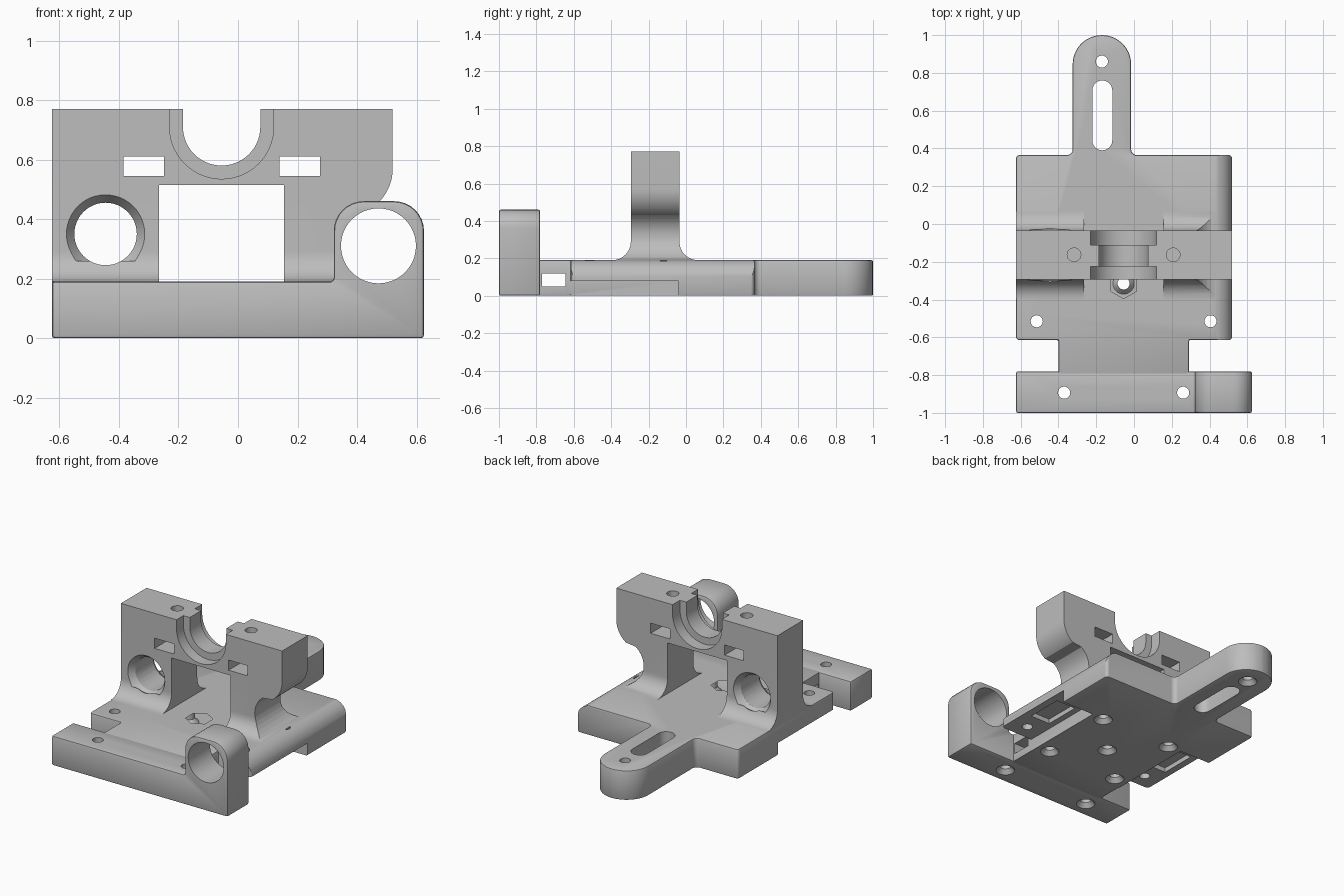
import bpy, bmesh, math
from mathutils import Vector

old = bpy.data.objects.get("Cube")
if old:
    bpy.data.objects.remove(old, do_unlink=True)

grey = bpy.data.materials.new("matte_grey")
grey.use_nodes = True
colour = (0.51, 0.51, 0.51, 1)
grey.diffuse_color = colour
grey.node_tree.nodes["Principled BSDF"].inputs["Base Color"].default_value = colour

H = 0.19        # base thickness
MID = -0.055    # centre line of the carriage


def place(axis, u, v, w):
    return {"x": (w, u, v), "y": (u, w, v), "z": (u, v, w)}[axis]


def arc(cx, cy, r, start, end, n=12):
    angles = [math.radians(start + (end - start) * i / n) for i in range(n + 1)]
    return [(cx + r * math.cos(a), cy + r * math.sin(a)) for a in angles]


def rounded(corners, n=8):
    """Closed outline from (u, v, radius) corners with right angles."""
    out = []
    for i, (u, v, r) in enumerate(corners):
        if r == 0:
            out.append((u, v))
            continue
        p = Vector((u, v))
        a = (Vector(corners[i - 1][:2]) - p).normalized()
        b = (Vector(corners[(i + 1) % len(corners)][:2]) - p).normalized()
        centre = p + (a + b) * r
        for k in range(n + 1):
            t = math.pi / 2 * k / n
            q = centre - b * (r * math.cos(t)) - a * (r * math.sin(t))
            out.append((q.x, q.y))
    return out


def prism(name, pts, axis, lo, hi, end=None):
    """Extrude an outline along an axis; an optional second outline tapers it."""
    bm = bmesh.new()
    rings = [[bm.verts.new(place(axis, *p, w)) for p in q]
             for q, w in ((pts, lo), (end or pts, hi))]
    bm.faces.new(rings[0])
    bm.faces.new(rings[1])
    n = len(pts)
    for i in range(n):
        j = (i + 1) % n
        bm.faces.new((rings[0][i], rings[0][j], rings[1][j], rings[1][i]))
    bmesh.ops.recalc_face_normals(bm, faces=bm.faces)
    me = bpy.data.meshes.new(name)
    bm.to_mesh(me)
    bm.free()
    ob = bpy.data.objects.new(name, me)
    bpy.context.collection.objects.link(ob)
    me.materials.append(grey)
    return ob


def activate(ob):
    bpy.ops.object.select_all(action="DESELECT")
    bpy.context.view_layer.objects.active = ob
    ob.select_set(True)


def soften(ob, width):
    m = ob.modifiers.new("edge", "BEVEL")
    m.width, m.segments, m.limit_method = width, 2, "ANGLE"
    m.angle_limit = math.radians(50)
    activate(ob)
    bpy.ops.object.modifier_apply(modifier=m.name)


def cut(ob, pts, axis, lo, hi, end=None):
    cutter = prism("cutter", pts, axis, lo, hi, end)
    cutter.hide_render = True
    m = ob.modifiers.new("cut", "BOOLEAN")
    m.operation, m.solver, m.object = "DIFFERENCE", "EXACT", cutter
    activate(ob)
    bpy.ops.object.modifier_apply(modifier=m.name)
    bpy.data.objects.remove(cutter, do_unlink=True)


def circle(u, v, r, n=32):
    return arc(u, v, r, 0, 360 * (n - 1) / n, n - 1)


def box(u0, u1, v0, v1):
    return [(u0, v0), (u1, v0), (u1, v1), (u0, v1)]


def countersink(ob, x, y, depth):
    cut(ob, circle(x, y, 0.032), "z", -0.1, depth)
    cut(ob, circle(x, y, 0.065), "z", -0.01, 0.03, circle(x, y, 0.03))


# Base plate with neck at the front and rounded tongue at the back
base = prism("base_plate", rounded([
    (-0.4, -0.8, 0), (0.29, -0.8, 0), (0.29, -0.615, 0), (0.52, -0.615, 0.02),
    (0.52, 0.365, 0.02), (-0.015, 0.365, 0.03), (-0.015, 1, 0.154),
    (-0.325, 1, 0.154), (-0.325, 0.365, 0.03), (-0.625, 0.365, 0.02),
    (-0.625, -0.615, 0.02), (-0.4, -0.615, 0)]), "z", 0, H)
soften(base, 0.008)
# Rounded right shoulder
cut(base, arc(0.42, 0.09, 0.1, 0, 90) + [(0.42, 0.3), (0.6, 0.3), (0.6, 0.09)],
    "y", -0.7, 0.5)
# Undercuts along both sides, each with a shallow pocket
for lo, hi, p0, p1 in ((0.29, 0.7, 0.33, 0.47), (-0.8, -0.4, -0.58, -0.44)):
    cut(base, box(lo, hi, -0.63, -0.04), "z", -0.1, 0.08)
    cut(base, box(p0, p1, -0.4, -0.16), "z", 0.05, 0.11)
# Cross slot through the neck
cut(base, box(-0.77, -0.645, 0.05, 0.12), "x", -0.9, 0.9)
# Screw holes, nut trap and adjustment slot
for side in (-1, 1):
    cut(base, circle(MID + side * 0.46, -0.515, 0.032), "z", -0.1, 0.3)
    for y in (-0.05, -0.55):
        countersink(base, MID + side * 0.255, y, 0.12)
countersink(base, MID, -0.315, 0.4)
cut(base, arc(MID, -0.315, 0.08, 30, 330, 5), "z", 0.1, 0.3)
countersink(base, -0.17, 0.86, 0.4)
cut(base, arc(-0.168, 0.707, 0.053, 0, 180) + arc(-0.168, 0.443, 0.053, 180, 360),
    "z", -0.1, 0.3)
cut(base, circle(0.42, -0.12, 0.03), "z", 0.1, 0.3)

# Front bar with rod holder
bar = prism("front_bar", rounded([
    (-0.625, 0, 0), (0.625, 0, 0), (0.625, 0.46, 0.1), (0.322, 0.46, 0.1),
    (0.322, H, 0.015), (-0.625, H, 0)]), "y", -1, -0.78)
soften(bar, 0.01)
cut(bar, circle(0.472, 0.31, 0.126, 48), "y", -1.1, -0.7)
for side in (-1, 1):
    countersink(bar, MID + side * 0.315, -0.893, 0.4)

# Upright wall, flared into the base
front, back, r = -0.295, -0.035, 0.1
wall = prism("upright_wall",
             [(front - r, 0.12), (back + r, 0.12)]
             + arc(back + r, H + r, r, 270, 180)
             + [(back, 0.77), (front, 0.77)]
             + arc(front - r, H + r, r, 0, -90), "x", -0.625, 0.52)
# Curved clearance on the right
cut(wall, [(0.7, 0.1), (0.44, 0.1)]
    + arc(0.46, 0.32, 0.135, 260, 125)
    + arc(0.36, 0.57, 0.16, -55, 0) + [(0.53, 0.57), (0.7, 0.57)], "y", -0.7, 0.4)
# Central window
cut(wall, box(-0.265, 0.155, 0.05, 0.515), "y", -0.7, 0.4)


def cradle(radius, lo, hi):
    cut(wall, [(MID + radius, 0.9)] + arc(MID, 0.71, radius, 0, -180, 28)
        + [(MID - radius, 0.9)], "y", lo, hi)


# Stepped motor cradle
cradle(0.13, -0.5, 0.2)
cradle(0.175, -0.5, -0.225)
cradle(0.175, -0.11, 0.2)
# Nut slots and clamp screw holes
for side in (-1, 1):
    x = MID + side * 0.2625
    cut(wall, box(x - 0.068, x + 0.068, 0.545, 0.61), "y", -0.5, 0.2)
    cut(wall, circle(x, -0.163, 0.036), "z", 0.57, 0.9)
# Left rod hole with flared mouths
rod = (-0.445, 0.35)
cut(wall, circle(*rod, 0.105, 48), "y", -0.6, 0.3)
for face, d in ((front, -1), (back, 1)):
    cut(wall, circle(*rod, 0.104, 48), "y", face - d * 0.04, face + d * 0.005,
        circle(*rod, 0.135, 48))

for ob in (base, bar, wall):
    activate(ob)
    bpy.ops.object.shade_smooth_by_angle(angle=math.radians(30))
